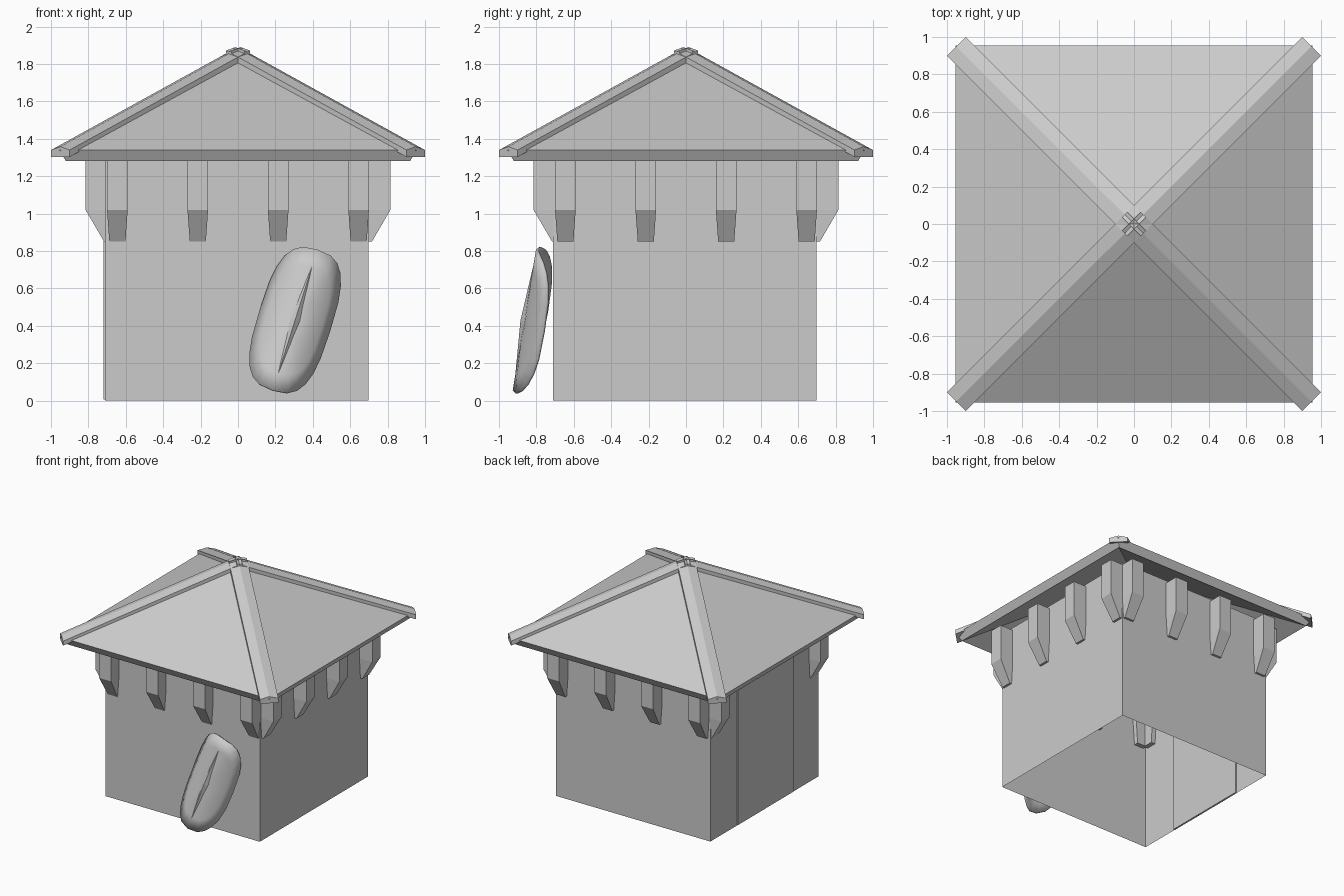
import bpy, bmesh, math
from mathutils import Matrix, Vector

if "Cube" in bpy.data.objects:
    bpy.data.objects.remove(bpy.data.objects["Cube"])


def make(name, verts, faces):
    me = bpy.data.meshes.new(name)
    bm = bmesh.new()
    vs = [bm.verts.new(v) for v in verts]
    for f in faces:
        bm.faces.new([vs[i] for i in f])
    bmesh.ops.recalc_face_normals(bm, faces=bm.faces)
    bm.to_mesh(me)
    bm.free()
    ob = bpy.data.objects.new(name, me)
    bpy.context.collection.objects.link(ob)
    return ob


def loft(name, rings):
    """Closed solid through a list of equal-length rings."""
    n = len(rings[0])
    faces = [[k * n + i, k * n + (i + 1) % n, (k + 1) * n + (i + 1) % n, (k + 1) * n + i]
             for k in range(len(rings) - 1) for i in range(n)]
    faces += [list(range(n)), list(range((len(rings) - 1) * n, len(rings) * n))]
    return make(name, [p for r in rings for p in r], faces)


def rect(x0, x1, y0, y1, z):
    return [(x0, y0, z), (x1, y0, z), (x1, y1, z), (x0, y1, z)]


# Tower walls: open at the bottom and under the roof
A, B = -0.712, 0.698
make("tower_walls", rect(A, B, A, B, 0) + rect(A, B, A, B, 1.33),
     [(i, (i + 1) % 4, 4 + (i + 1) % 4, 4 + i) for i in range(4)])

# Flat doorway panel on the left wall
loft("doorway_panel", [rect(-0.72, -0.705, -0.38, 0.35, z) for z in (0.005, 1.3)])

# Eave brackets; the left wall carries only its outer pair
for side in range(4):
    for y in (-0.645, -0.215, 0.215, 0.645):
        if side == 2 and abs(y) < 0.5:
            continue
        b = loft("eave_bracket", [rect(0.675, 0.716, y - 0.043, y + 0.043, 0.85),
                                  rect(0.675, 0.815, y - 0.055, y + 0.055, 1.02),
                                  rect(0.675, 0.815, y - 0.055, y + 0.055, 1.31)])
        b.data.transform(Matrix.Rotation(side * math.pi / 2, 4, 'Z'))

# Pyramid roof: hollow shell with eaves cut square to the slope
E = 0.954
outer = rect(-E, E, -E, E, 1.34) + [(0, 0, 1.86)]
inner = rect(-0.92, 0.92, -0.92, 0.92, 1.28) + [(0, 0, 1.78)]
faces = []
for i in range(4):
    j = (i + 1) % 4
    faces += [(i, j, 4), (5 + j, 5 + i, 9), (i, 5 + i, 5 + j, j)]
make("roof", outer + inner, faces)

# Hip beams with a shallow ridged top, running from peak to corners
W = 0.07
for k in range(4):
    def section(d, z):
        return [(d, -W, z - 0.055), (d, W, z - 0.055), (d, W, z - 0.018),
                (d, 0, z), (d, -W, z - 0.018)]
    beam = loft("hip_beam", [section(-0.02, 1.89), section(0.95 * math.sqrt(2), 1.358)])
    beam.data.transform(Matrix.Rotation(math.pi / 4 + k * math.pi / 2, 4, 'Z'))

# Curved shield leaning on the front wall
CX, CZ, TILT = 0.305, 0.43, math.radians(17.5)


def on_shield(u, v, out=0.0):
    x = CX + u * math.cos(TILT) + v * math.sin(TILT)
    z = CZ - u * math.sin(TILT) + v * math.cos(TILT)
    return (x, -0.857 + 0.165 * (z - CZ) + 2.9 * u * u - out, z)


def spow(c):
    return math.copysign(abs(c) ** 0.68, c)


N, RINGS = 24, (0.25, 0.5, 0.75, 1.0)
verts = [on_shield(0, 0)]
for r in RINGS:
    for i in range(N):
        t = 2 * math.pi * i / N
        verts.append(on_shield(0.192 * r * spow(math.cos(t)), 0.395 * r * spow(math.sin(t))))
faces = [(0, 1 + i, 1 + (i + 1) % N) for i in range(N)]
for k in range(len(RINGS) - 1):
    a, b = 1 + k * N, 1 + (k + 1) * N
    faces += [(a + i, b + i, b + (i + 1) % N, a + (i + 1) % N) for i in range(N)]
shield = make("shield", verts, faces)
sol = shield.modifiers.new("thickness", 'SOLIDIFY')
sol.thickness = 0.015
sol.offset = 0
bpy.context.view_layer.objects.active = shield
shield.select_set(True)
bpy.ops.object.shade_smooth_by_angle(angle=math.radians(35))

# Slim faceted spine down the middle of the shield
mid = [on_shield(-0.028, 0, 0.004), on_shield(0, 0, 0.028), on_shield(0.028, 0, 0.004), on_shield(0, 0, -0.005)]
make("shield_spine", mid + [on_shield(0, 0.3, 0.008), on_shield(0, -0.3, 0.008)],
     [(i, (i + 1) % 4, e) for i in range(4) for e in (4, 5)])
